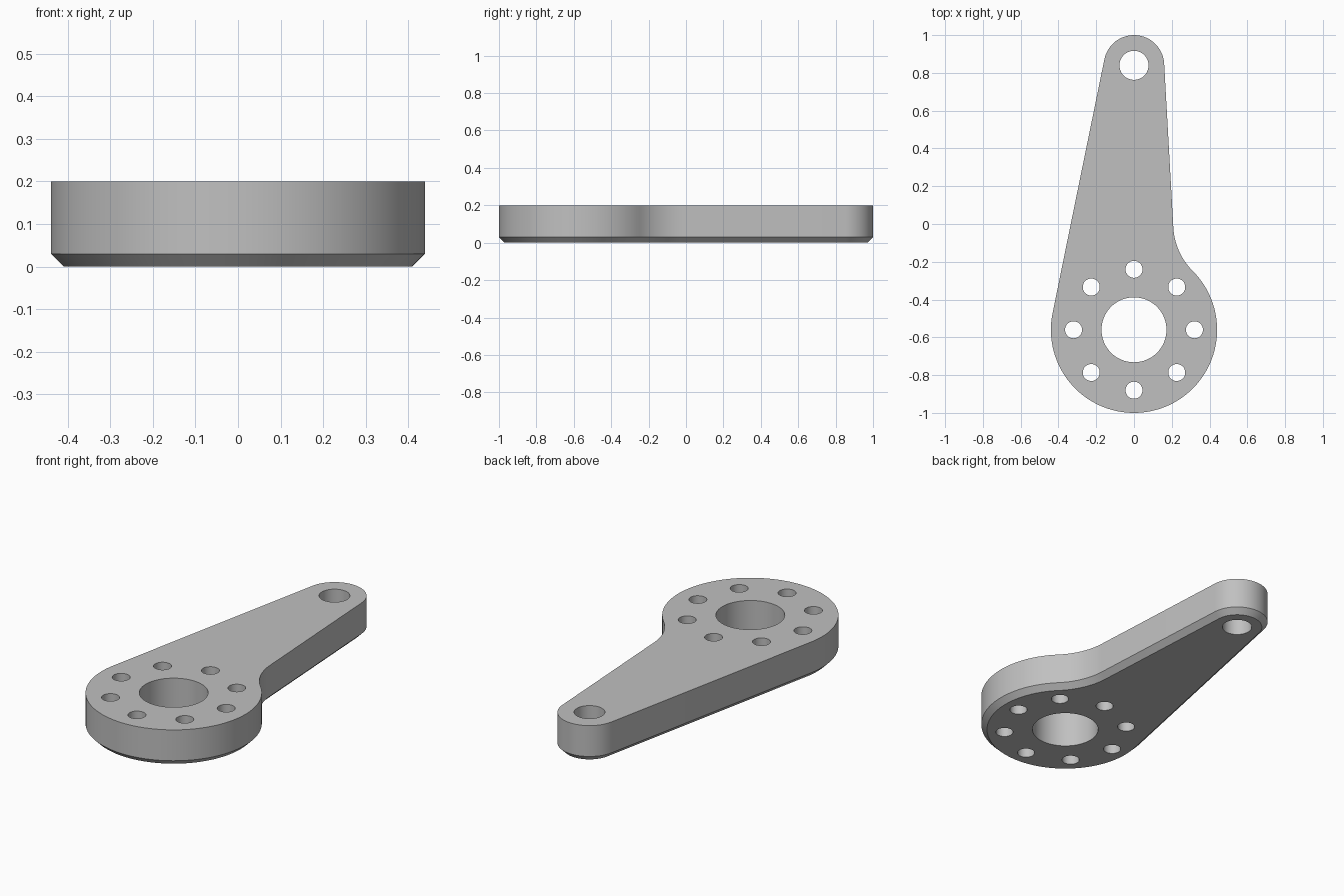
import bpy, bmesh
from math import sin, cos, asin, acos, pi, radians

if "Cube" in bpy.data.objects:
    bpy.data.objects.remove(bpy.data.objects["Cube"], do_unlink=True)

HEIGHT, CHAMFER = 0.2, 0.03
HUB_Y, HUB_R = -0.56, 0.44
TIP_Y, TIP_R = 0.84, 0.16
FILLET_R = 0.354
SPAN = TIP_Y - HUB_Y

# Directions where the straight sides and the fillet meet the round ends
left = pi - asin((HUB_R - TIP_R) / SPAN)
right = radians(3.2)
neck = right + acos((TIP_R + FILLET_R + SPAN * sin(right)) / (HUB_R + FILLET_R))
fillet_x = (HUB_R + FILLET_R) * cos(neck)
fillet_y = HUB_Y + (HUB_R + FILLET_R) * sin(neck)


def arc(x, y, r, start, end, steps):
    angles = [start + (end - start) * i / steps for i in range(steps + 1)]
    return [(x + r * cos(a), y + r * sin(a)) for a in angles]


def outline(inset):
    """Arm outline, counter-clockwise, shrunk by an exact inset."""
    return (arc(0, TIP_Y, TIP_R - inset, right, left, 32)
            + arc(0, HUB_Y, HUB_R - inset, left, 2 * pi + neck, 80)[:-1]
            + arc(fillet_x, fillet_y, FILLET_R + inset, pi + neck, pi + right, 20))


def circle(x, y, r, steps):
    return arc(x, y, r, 0, 2 * pi, steps)[:-1]


def wall(bm, levels):
    """Join stacked loops of (points, z); return the lowest and highest edges."""
    rings = [[bm.verts.new((x, y, z)) for x, y in pts] for pts, z in levels]
    n = len(rings[0])
    for low, high in zip(rings, rings[1:]):
        for i in range(n):
            j = (i + 1) % n
            bm.faces.new((low[i], low[j], high[j], high[i]))
    return [[bm.edges.get((ring[i], ring[(i + 1) % n])) for i in range(n)]
            for ring in (rings[0], rings[-1])]


# Outer wall with the chamfered lower rim
bm = bmesh.new()
bottom, top = wall(bm, [(outline(CHAMFER), 0), (outline(0), CHAMFER),
                        (outline(0), HEIGHT)])

# Tip hole, hub bore and ring of bolt holes
holes = [circle(0, TIP_Y, 0.077, 40), circle(0, HUB_Y, 0.172, 64)]
for i in range(8):
    a = i * pi / 4
    holes.append(circle(0.32 * cos(a), HUB_Y + 0.32 * sin(a), 0.045, 32))
for hole in holes:
    low, high = wall(bm, [(hole, 0), (hole, HEIGHT)])
    bottom += low
    top += high

# Flat faces around the holes
bmesh.ops.triangle_fill(bm, edges=bottom, use_beauty=True, normal=(0, 0, -1))
bmesh.ops.triangle_fill(bm, edges=top, use_beauty=True, normal=(0, 0, 1))
bmesh.ops.recalc_face_normals(bm, faces=bm.faces)

mesh = bpy.data.meshes.new("lever_arm")
bm.to_mesh(mesh)
bm.free()
arm = bpy.data.objects.new("lever_arm", mesh)
bpy.context.collection.objects.link(arm)

# Plain grey metal
grey = bpy.data.materials.new("grey_metal")
grey.use_nodes = True
colour = (0.53, 0.53, 0.53, 1)
grey.diffuse_color = colour
grey.node_tree.nodes["Principled BSDF"].inputs["Base Color"].default_value = colour
mesh.materials.append(grey)

# Smooth round walls, sharp rims
bpy.ops.object.select_all(action="DESELECT")
arm.select_set(True)
bpy.context.view_layer.objects.active = arm
bpy.ops.object.shade_smooth_by_angle(angle=radians(30))
